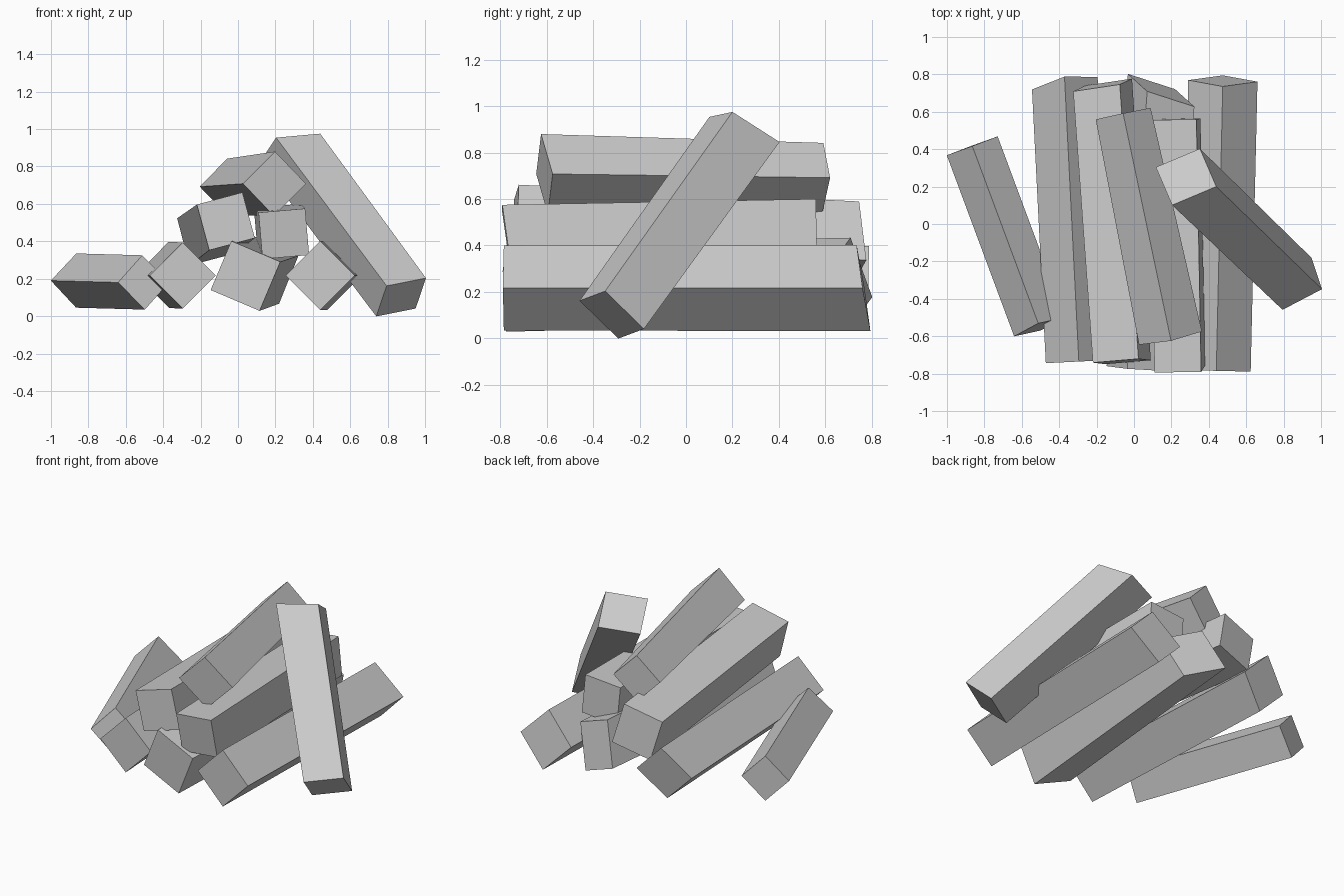
import bpy
import bmesh
from math import radians, sin, cos
from mathutils import Vector

default = bpy.data.objects.get("Cube")
if default:
    bpy.data.objects.remove(default, do_unlink=True)

grey = bpy.data.materials.new("plain grey")
grey.use_nodes = True
colour = (0.6, 0.6, 0.6, 1)
grey.diffuse_color = colour
grey.node_tree.nodes["Principled BSDF"].inputs["Base Color"].default_value = colour


def beam(name, start, end, roll, sizes, start_slant=(0, 0), end_slant=(0, 0)):
    """Square beam between two points, rolled about its axis, with slanted saw cuts."""
    start, end = Vector(start), Vector(end)
    axis = (end - start).normalized()
    side = axis.cross(Vector((0, 0, 1))).normalized()
    up = side.cross(axis)
    c, s = cos(radians(roll)), sin(radians(roll))
    bm = bmesh.new()
    rings = []
    for centre, size, slant in ((start, sizes[0], start_slant), (end, sizes[1], end_slant)):
        ring = []
        for u, v in ((-1, -1), (1, -1), (1, 1), (-1, 1)):
            a = (u * c - v * s) * size / 2
            b = (u * s + v * c) * size / 2
            push = slant[0] * a + slant[1] * b
            ring.append(bm.verts.new(centre + side * a + up * b + axis * push))
        bm.faces.new(ring)
        rings.append(ring)
    near, far = rings
    for i in range(4):
        j = (i + 1) % 4
        bm.faces.new((near[i], near[j], far[j], far[i]))
    bmesh.ops.recalc_face_normals(bm, faces=bm.faces)
    mesh = bpy.data.meshes.new(name)
    bm.to_mesh(mesh)
    bm.free()
    mesh.materials.append(grey)
    obj = bpy.data.objects.new(name, mesh)
    bpy.context.collection.objects.link(obj)
    return obj


# Bottom row, resting on the ground
beam("loose_side_beam", (-0.505, -0.55, 0.18), (-0.865, 0.418, 0.19), 45,
     (0.205, 0.205), start_slant=(0, 0.15))
beam("bottom_right_beam", (-0.295, -0.735, 0.217), (-0.37, 0.753, 0.22), 45,
     (0.25, 0.25), end_slant=(0.14, 0.2))
beam("bottom_middle_beam", (0.04, -0.775, 0.215), (0.145, 0.715, 0.25), -23,
     (0.285, 0.28), end_slant=(-0.33, -0.17))
beam("bottom_left_beam", (0.44, -0.785, 0.217), (0.475, 0.765, 0.217), 45,
     (0.26, 0.262), end_slant=(0, -0.16))

# Second row
beam("middle_right_beam", (-0.065, -0.735, 0.507), (-0.168, 0.743, 0.43), 15,
     (0.253, 0.26), end_slant=(0.1, -0.13))
beam("middle_left_beam", (0.245, -0.775, 0.44), (0.22, 0.56, 0.465), 5,
     (0.25, 0.25), start_slant=(0, -0.12))

# Top of the pile
beam("top_beam", (0.195, -0.61, 0.708), (-0.058, 0.59, 0.692), 45,
     (0.243, 0.212), start_slant=(0, -0.1))

# Beam leaning against the pile
beam("leaning_beam", (0.872, -0.32, 0.101), (0.278, 0.252, 0.90), 20,
     (0.24, 0.25), start_slant=(-0.1, -0.03), end_slant=(-0.14, -0.29))
